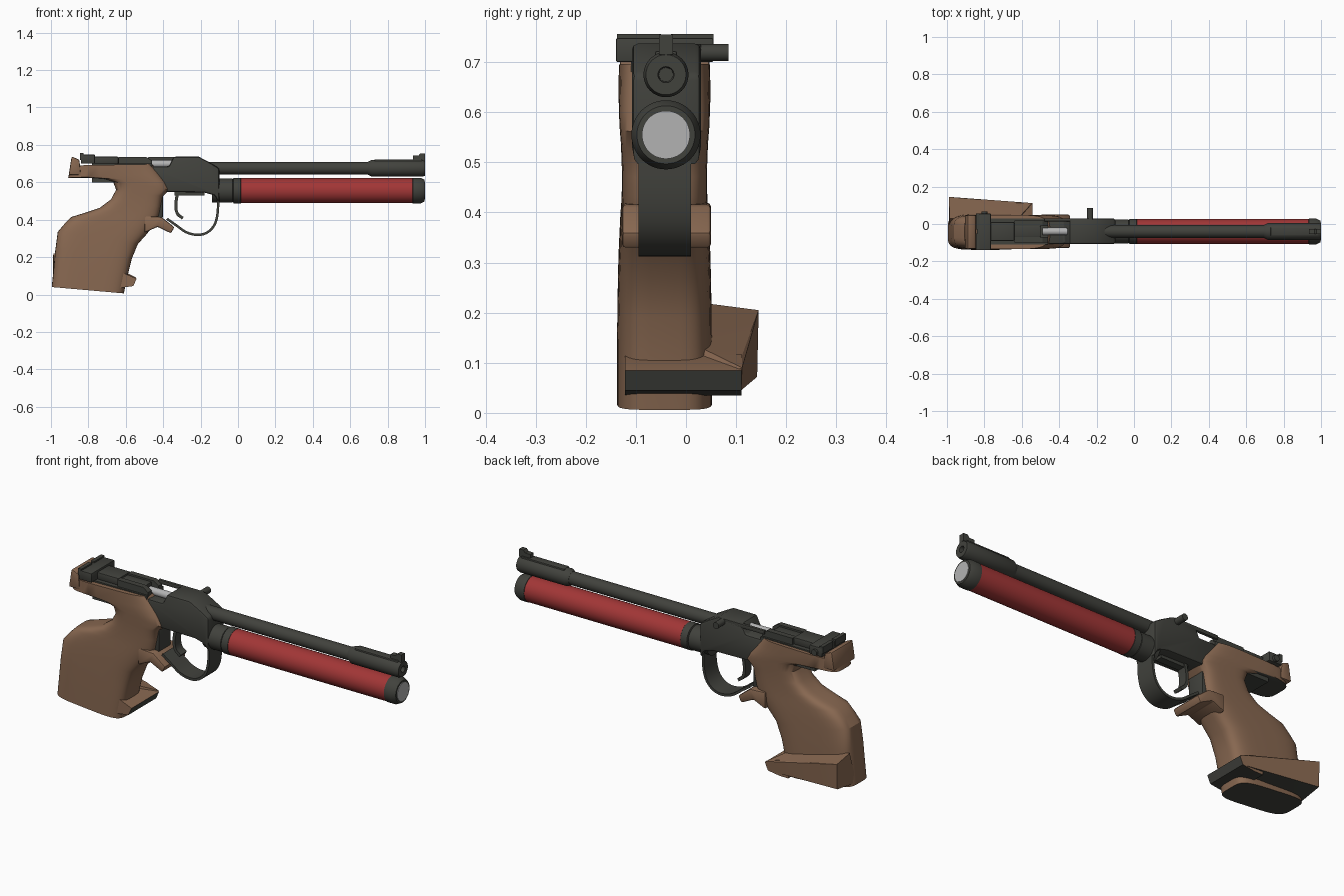
import bpy, bmesh, math
from mathutils import Vector

if "Cube" in bpy.data.objects:
    bpy.data.objects.remove(bpy.data.objects["Cube"])

CY = -0.04  # centre plane of barrel, cylinder and receiver


def material(name, rgb):
    m = bpy.data.materials.new(name)
    m.diffuse_color = (*rgb, 1)
    m.use_nodes = True
    m.node_tree.nodes["Principled BSDF"].inputs["Base Color"].default_value = m.diffuse_color
    return m


WOOD = material("walnut brown", (0.25, 0.14, 0.083))
DARK = material("gunmetal", (0.053, 0.054, 0.046))
RED = material("cylinder red", (0.36, 0.037, 0.037))
GREY = material("light steel", (0.45, 0.45, 0.45))


def finish(name, bm, mat, bevel=0.0, under=None):
    """Turn a bmesh into a smooth-by-angle object; faces turned down past 'under' go dark."""
    bmesh.ops.recalc_face_normals(bm, faces=bm.faces)
    if bevel:
        edges = [e for e in bm.edges if len(e.link_faces) == 2 and e.calc_face_angle() > 0.6]
        bmesh.ops.bevel(bm, geom=edges, offset=bevel, segments=2, profile=0.5,
                        affect='EDGES', clamp_overlap=True)
    me = bpy.data.meshes.new(name)
    me.materials.append(mat)
    if under is not None:
        me.materials.append(DARK)
        bm.normal_update()
        for f in bm.faces:
            f.material_index = int(f.normal.z < under)
    bm.to_mesh(me)
    bm.free()
    ob = bpy.data.objects.new(name, me)
    bpy.context.collection.objects.link(ob)
    bpy.ops.object.select_all(action='DESELECT')
    ob.select_set(True)
    bpy.context.view_layer.objects.active = ob
    bpy.ops.object.shade_smooth_by_angle(angle=math.radians(32))
    return ob


def loft(name, rings, mat, **kw):
    bm = bmesh.new()
    vr = [[bm.verts.new(p) for p in r] for r in rings]
    n = len(rings[0])
    for a, b in zip(vr, vr[1:]):
        for i in range(n):
            bm.faces.new((a[i], a[(i + 1) % n], b[(i + 1) % n], b[i]))
    bm.faces.new(vr[0])
    bm.faces.new(vr[-1])
    return finish(name, bm, mat, **kw)


def prism(name, pts, y0, y1, mat, **kw):
    """Side profile (x, z) extruded across y."""
    return loft(name, [[(x, y, z) for x, z in pts] for y in (y0, y1)], mat, **kw)


def box(name, x0, x1, y0, y1, z0, z1, mat, **kw):
    return prism(name, [(x0, z0), (x1, z0), (x1, z1), (x0, z1)], y0, y1, mat, **kw)


def lathe(name, prof, z, mat, n=40):
    """Profile (x, radius) turned about the lengthwise axis at height z."""
    ang = [2 * math.pi * i / n for i in range(n)]
    return loft(name, [[(x, CY + r * math.cos(a), z + r * math.sin(a)) for a in ang]
                       for x, r in prof], mat)


def cross_pin(name, x, z, r, y0, y1, mat):
    pts = [(x + r * math.cos(i * math.pi / 12), z + r * math.sin(i * math.pi / 12)) for i in range(24)]
    return prism(name, pts, y0, y1, mat)


def strip(name, path, thick, y0, y1, mat):
    """Bent metal strip following a smoothed side path."""
    p = [Vector(q) for q in path]
    for _ in range(2):  # corner cutting
        p = [p[0]] + [a.lerp(b, t) for a, b in zip(p, p[1:]) for t in (0.25, 0.75)] + [p[-1]]
    rings = []
    for i, c in enumerate(p):
        t = (p[min(i + 1, len(p) - 1)] - p[max(i - 1, 0)]).normalized()
        n = Vector((-t.y, t.x)) * thick / 2
        a, b = c + n, c - n
        rings.append([(a.x, y0, a.y), (a.x, y1, a.y), (b.x, y1, b.y), (b.x, y0, b.y)])
    return loft(name, rings, mat)


# Barrel, front sleeve and sight
AX = 0.675
lathe("barrel", [(-0.2, 0.034), (0.75, 0.034)], AX, DARK)
lathe("barrel_sleeve", [(0.695, 0.035), (0.715, 0.045), (0.985, 0.045), (1.0, 0.04),
                        (1.0, 0.016), (0.95, 0.014)], AX, DARK, 32)
box("sleeve_flat", 0.73, 0.985, CY - 0.022, CY + 0.022, 0.69, 0.722, DARK, bevel=0.004)
prism("front_sight", [(0.935, 0.715), (1.0, 0.715), (1.0, 0.755), (0.975, 0.755), (0.965, 0.742),
                      (0.935, 0.742)], CY - 0.014, CY + 0.014, DARK)

# Air cylinder, collars and end cap
CZ = 0.555
lathe("air_cylinder", [(0.0, 0.067), (0.94, 0.067)], CZ, RED, 48)
lathe("cylinder_collar_rear", [(-0.14, 0.064), (-0.03, 0.064), (-0.027, 0.06)], CZ, DARK)
lathe("cylinder_collar_front", [(-0.027, 0.06), (-0.024, 0.068), (0.014, 0.068), (0.018, 0.064)], CZ, DARK)
lathe("cylinder_end_cap", [(0.932, 0.064), (0.935, 0.069), (0.975, 0.069), (0.997, 0.058)], CZ, DARK, 48)
lathe("gauge_disc", [(0.99, 0.048), (1.0, 0.048)], CZ, GREY, 48)

# Receiver
prism("receiver", [(-0.47, 0.55), (-0.18, 0.545), (-0.125, 0.53), (-0.1, 0.49), (-0.1, 0.675),
                   (-0.15, 0.705), (-0.21, 0.737), (-0.345, 0.737), (-0.37, 0.685), (-0.47, 0.685)],
      -0.108, 0.03, DARK, bevel=0.013)
lathe("bolt", [(-0.49, 0.02), (-0.34, 0.02)], 0.698, GREY, 20)
box("cocking_lever", -0.48, -0.22, 0.014, 0.03, 0.715, 0.736, DARK, bevel=0.003)
cross_pin("cocking_knob", -0.235, 0.719, 0.017, 0.02, 0.085, DARK)
box("rear_deck", -0.78, -0.46, -0.11, 0.03, 0.6, 0.7, DARK)
for side, yy in (("right", -0.1), ("left", -0.01)):
    prism("deck_rail_" + side, [(-0.64, 0.69), (-0.46, 0.69), (-0.46, 0.715), (-0.49, 0.735), (-0.64, 0.735)],
          yy, yy + 0.03, DARK)
box("sight_carrier", -0.78, -0.5, CY - 0.03, CY + 0.03, 0.69, 0.728, DARK, bevel=0.004)
box("carrier_arm", -0.77, -0.64, CY - 0.05, CY + 0.05, 0.7, 0.737, DARK, bevel=0.004)

# Rear sight with notched blade and adjusting knob
box("rear_sight", -0.84, -0.765, -0.14, 0.055, 0.7, 0.748, DARK, bevel=0.004)
for side, y0, y1 in (("right", -0.138, -0.05), ("left", -0.03, 0.055)):
    box("sight_blade_" + side, -0.845, -0.825, y0, y1, 0.72, 0.756, DARK)
cross_pin("sight_knob", -0.8, 0.719, 0.016, 0.05, 0.067, DARK)

# Trigger and guard
strip("trigger_guard", [(-0.107, 0.55), (-0.106, 0.43), (-0.13, 0.355), (-0.19, 0.315), (-0.27, 0.325),
                        (-0.33, 0.37), (-0.38, 0.405)], 0.013, -0.095, 0.01, DARK)
strip("trigger", [(-0.32, 0.56), (-0.335, 0.48), (-0.327, 0.43), (-0.295, 0.408)], 0.016,
      CY - 0.025, CY + 0.025, DARK)
box("trigger_bar", -0.34, -0.18, CY - 0.02, CY + 0.02, 0.53, 0.555, DARK)
box("frame_block", -0.46, -0.402, -0.09, 0.01, 0.41, 0.56, DARK, bevel=0.005)

# Wooden grip: rings running from a rear point to a front point, with half width
stations = [
    ((-0.996, 0.040), (-0.610, 0.006), 0.095),
    ((-0.988, 0.120), (-0.590, 0.100), 0.095),
    ((-0.978, 0.230), (-0.568, 0.190), 0.094),
    ((-0.964, 0.335), (-0.535, 0.270), 0.092),
    ((-0.930, 0.375), (-0.490, 0.320), 0.090),
    ((-0.890, 0.415), (-0.455, 0.365), 0.088),
    ((-0.815, 0.438), (-0.430, 0.395), 0.086),
    ((-0.740, 0.463), (-0.420, 0.430), 0.085),
    ((-0.680, 0.508), (-0.412, 0.470), 0.085),
    ((-0.652, 0.560), (-0.402, 0.525), 0.087),
    ((-0.668, 0.603), (-0.366, 0.560), 0.090),
    ((-0.735, 0.622), (-0.385, 0.600), 0.091),
    ((-0.908, 0.624), (-0.415, 0.645), 0.092),
    ((-0.895, 0.690), (-0.460, 0.697), 0.091),
]
rings = []
for rear, front, half in stations:
    ring = []
    for i in range(40):
        a = 2 * math.pi * (i + 0.5) / 40
        u = math.copysign(abs(math.cos(a)) ** 0.45, math.cos(a))
        v = math.copysign(abs(math.sin(a)) ** 0.45, math.sin(a))
        p = Vector(rear).lerp(Vector(front), (u + 1) / 2)
        ring.append((p.x, -0.043 + half * v, p.y))
    rings.append(ring)
loft("grip", rings, WOOD, under=-0.9)
prism("grip_horn", [(-0.905, 0.64), (-0.84, 0.64), (-0.848, 0.72), (-0.882, 0.735), (-0.89, 0.735)],
      -0.132, 0.047, WOOD, bevel=0.006)
prism("grip_finger_rest", [(-0.50, 0.42), (-0.41, 0.415), (-0.34, 0.36), (-0.358, 0.327), (-0.43, 0.362),
                           (-0.5, 0.33)], -0.128, 0.05, WOOD, bevel=0.008)

# Palm shelf: wedge on the left side plus a bar wrapping the front of the grip
bm = bmesh.new()
for p in [(-0.99, -0.02, 0.045), (-0.99, 0.142, 0.072), (-0.99, 0.145, 0.205), (-0.985, 0.03, 0.22),
          (-0.62, 0.112, 0.115), (-0.545, 0.112, 0.09), (-0.56, 0.11, 0.045), (-0.62, -0.02, 0.04),
          (-0.62, 0.03, 0.13)]:
    bm.verts.new(p)
bmesh.ops.convex_hull(bm, input=bm.verts)
finish("palm_shelf", bm, WOOD, under=-0.6)
prism("palm_shelf_front", [(-0.68, 0.035), (-0.63, 0.035), (-0.56, 0.045), (-0.542, 0.085), (-0.62, 0.118),
                           (-0.68, 0.118)], -0.122, 0.111, WOOD, under=-0.3)
